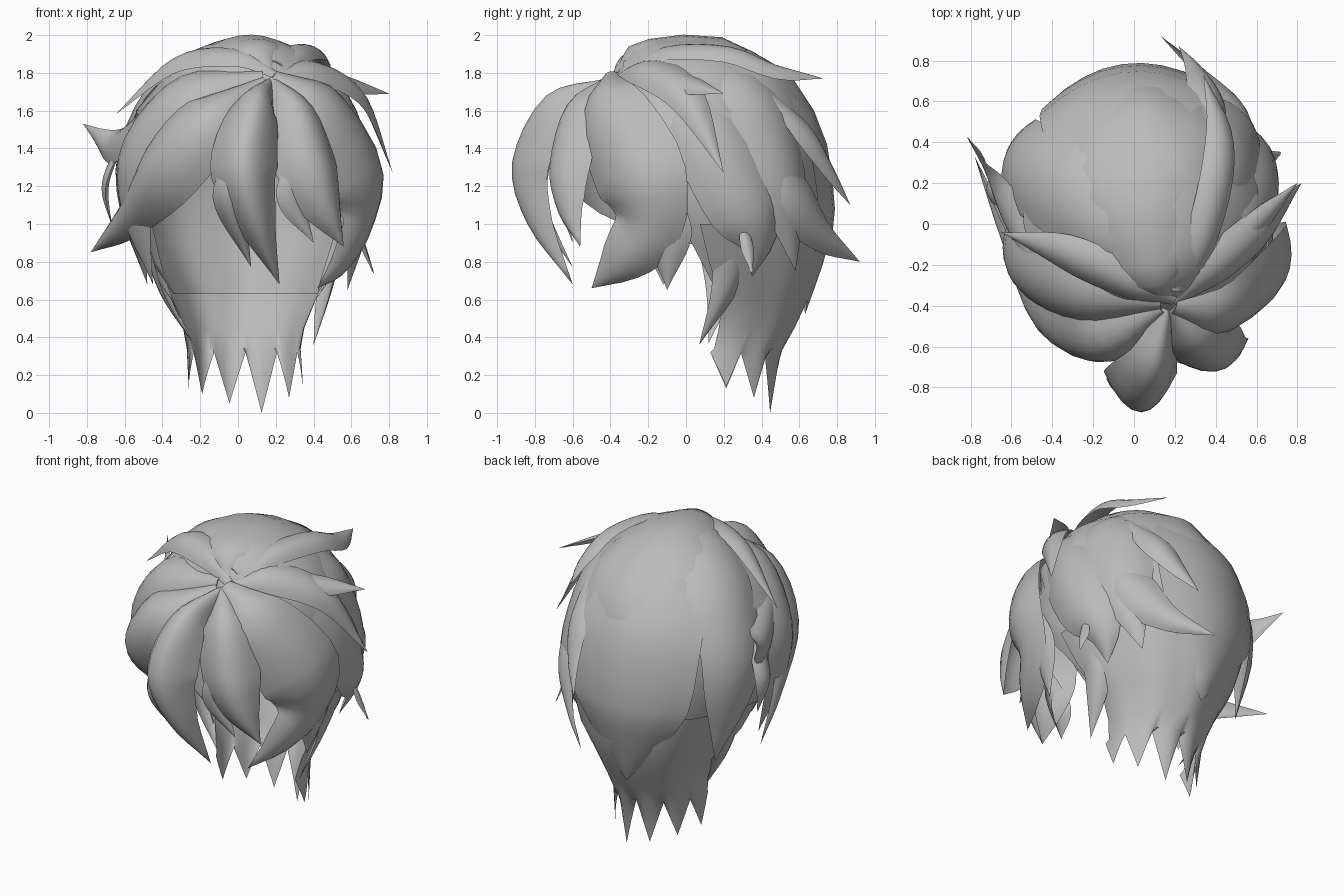
import bpy, bmesh, math
from mathutils import Vector

cube = bpy.data.objects.get("Cube")
if cube:
    bpy.data.objects.remove(cube)

GREY = (0.5, 0.5, 0.5, 1)
mat = bpy.data.materials.new("hair_grey")
mat.use_nodes = True
mat.diffuse_color = GREY
mat.node_tree.nodes["Principled BSDF"].inputs["Base Color"].default_value = GREY
HEAD = Vector((0.04, 0.08, 1.2))


def finish(name, bm, angle):
    """Turn a bmesh into a smooth shaded object."""
    bmesh.ops.recalc_face_normals(bm, faces=bm.faces)
    mesh = bpy.data.meshes.new(name)
    bm.to_mesh(mesh)
    bm.free()
    mesh.materials.append(mat)
    ob = bpy.data.objects.new(name, mesh)
    bpy.context.collection.objects.link(ob)
    bpy.ops.object.select_all(action="DESELECT")
    ob.select_set(True)
    bpy.context.view_layer.objects.active = ob
    bpy.ops.object.shade_smooth_by_angle(angle=math.radians(angle))


def spline(vals, u):
    """Catmull-Rom through the values, u from 0 to 1."""
    f = u * (len(vals) - 1)
    i = min(int(f), len(vals) - 2)
    t = f - i
    b, c = vals[i], vals[i + 1]
    a = vals[i - 1] if i else b * 2 - c
    d = vals[i + 2] if i + 2 < len(vals) else c * 2 - b
    return (b * 2 + (c - a) * t + (a * 2 - b * 5 + c * 4 - d) * t * t
            + (b * 3 - a - c * 3 + d) * t ** 3) * 0.5


def lock(name, path, widths, curl=0.45, steps=16, n=8):
    """Crescent section swept along its crest, tapering to a pointed tip."""
    pts = [Vector(p) for p in path]
    bm = bmesh.new()
    rings = []
    for k in range(steps):
        u = k / steps
        p = spline(pts, u)
        tan = (spline(pts, u + 0.02) - spline(pts, max(u - 0.02, 0))).normalized()
        out = p - HEAD
        out = (out - tan * out.dot(tan)).normalized()
        side = tan.cross(out)
        w = max(spline(widths, u), 0.012)
        ring = []
        for j in range(2 * n):
            s = -1 + 2 * j / n if j <= n else 3 - 2 * j / n
            depth = curl * w * s * s
            if j > n:
                depth += 0.15 * w * (1 - s * s)
            ring.append(bm.verts.new(p + side * w * s - out * depth))
        rings.append(ring)
    for a, b in zip(rings, rings[1:]):
        for j in range(2 * n):
            m = (j + 1) % (2 * n)
            bm.faces.new((a[j], a[m], b[m], b[j]))
    tip = bm.verts.new(pts[-1])
    for j in range(2 * n):
        bm.faces.new((rings[-1][j], rings[-1][(j + 1) % (2 * n)], tip))
    bm.faces.new(rings[0])
    finish(name, bm, 50)


def sheet(name, rows, tips=()):
    """Curved sheet around the head; tips makes the last row jagged.
    Row: z, centre x, radius x, centre y, back radius, front radius, half arc."""
    cols = 48
    bm = bmesh.new()
    grid = []
    for r, (z, cx, rx, cy, rb, rf, arc) in enumerate(rows):
        row = []
        for j in range(cols + 1):
            t = math.radians(arc) * (2 * j / cols - 1)
            ripple = 1 + 0.012 * math.cos(9 * t) * (z < 1.9)
            zz = z
            if tips and r == len(rows) - 1:
                tip = tips[min(j // 8, len(tips) - 1)]
                zz = tip + (z - tip) * abs(j % 8 - 4) / 4
            y = math.cos(t) * (rb if math.cos(t) > 0 else rf)
            row.append(bm.verts.new((cx + rx * math.sin(t) * ripple, cy + y * ripple, zz)))
        grid.append(row)
    for a, b in zip(grid, grid[1:]):
        for j in range(cols):
            bm.faces.new((a[j], b[j], b[j + 1], a[j + 1]))
    bmesh.ops.remove_doubles(bm, verts=bm.verts, dist=0.0005)
    finish(name, bm, 60)


# Scalp, open at the face, and the jagged nape hair hanging below it
sheet("scalp_shell", [
    (1.98, .1, .01, 0, .01, .01, 180), (1.97, .1, .12, 0, .16, .2, 180),
    (1.92, .09, .25, 0, .34, .3, 180), (1.8, .06, .43, 0, .54, .38, 180),
    (1.6, .04, .58, 0, .67, .46, 180), (1.35, .03, .64, 0, .72, .5, 135),
    (1.1, .03, .62, 0, .73, .5, 105), (.9, .03, .55, .05, .64, .4, 93),
    (.63, .04, .38, .17, .46, .3, 90)])
sheet("nape_hair", [
    (1.0, .03, .61, .05, .69, .4, 88), (.8, .03, .52, .1, .62, .3, 88),
    (.6, .03, .38, .2, .44, .3, 92), (.45, .03, .32, .2, .37, .3, 95),
    (.34, .03, .3, .19, .32, .3, 98), (.32, .04, .3, .18, .28, .3, 100)],
    tips=(.13, .1, .05, 0, .08, .14))

# Fringe
lock("centre_fringe", [(.17, -.42, 1.77), (.1, -.74, 1.68), (.03, -.92, 1.33),
     (.1, -.84, 1.0), (.22, -.6, .68)], [.03, .13, .18, .12, 0], 1.1)
lock("centre_fringe_tip", [(0, -.84, 1.4), (-.05, -.83, 1.12), (.07, -.6, .77)],
     [.02, .09, 0], .8)
lock("left_fringe", [(.18, -.42, 1.78), (.32, -.62, 1.64), (.42, -.71, 1.32),
     (.49, -.67, 1.08), (.56, -.56, .88)], [.03, .15, .18, .12, 0], .8)
lock("left_fringe_tip", [(.36, -.67, 1.4), (.29, -.68, 1.15), (.4, -.6, .9)], [.02, .08, 0])
lock("right_fringe", [(.14, -.43, 1.77), (-.18, -.65, 1.58), (-.47, -.52, 1.27),
     (-.64, -.1, 1.0), (-.78, .33, .85)], [.03, .19, .21, .1, 0], .6)

# Sides
lock("left_temple", [(.2, -.42, 1.8), (.48, -.47, 1.66), (.73, -.3, 1.27),
     (.69, -.23, .98), (.58, -.36, .79), (.42, -.5, .66)], [.04, .2, .27, .2, .13, 0])
lock("left_temple_tip", [(.66, -.14, 1.25), (.67, -.11, .95), (.58, -.1, .65)], [.03, .13, 0])
lock("left_side", [(.22, -.33, 1.83), (.52, -.05, 1.76), (.68, .16, 1.45),
     (.69, .32, 1.1), (.6, .4, .9), (.5, .35, .72)], [.04, .18, .22, .2, .12, 0])
lock("left_sideburn", [(.6, .22, 1.15), (.57, .25, .9), (.49, .22, .65), (.4, .07, .36)],
     [.05, .1, .08, 0])
lock("right_temple", [(.13, -.4, 1.8), (-.3, -.4, 1.73), (-.59, -.27, 1.4),
     (-.6, -.18, 1.05), (-.45, -.12, .68)], [.04, .19, .23, .18, 0])
lock("right_side", [(.14, -.33, 1.86), (-.1, -.06, 1.96), (-.4, .2, 1.81),
     (-.6, .32, 1.45), (-.61, .37, 1.1), (-.48, .38, .68)], [.05, .2, .24, .22, .17, 0], .35)
lock("right_sideburn", [(-.57, .14, 1.25), (-.53, .18, 1.0), (-.42, .19, .65), (-.24, .12, .37)],
     [.05, .12, .08, 0])
lock("right_side_wisp", [(-.6, .12, 1.5), (-.72, .18, 1.22), (-.67, .2, .99)], [.06, .07, 0])

# Back
lock("back_panel", [(.17, -.36, 1.82), (.11, -.24, 1.97), (.03, .25, 1.97), (-.06, .67, 1.6),
     (-.06, .78, 1.12), (-.04, .74, .85), (0, .63, .52)], [.03, .16, .35, .42, .4, .28, 0], .36)
lock("left_back", [(.2, -.33, 1.86), (.3, 0, 1.92), (.46, .36, 1.74), (.54, .5, 1.4),
     (.53, .56, 1.1), (.42, .58, .75)], [.04, .14, .2, .2, .15, 0], .35)
lock("back_swoop", [(.56, .42, 1.45), (.53, .59, 1.15), (.35, .75, .92), (.13, .92, .8)],
     [.03, .15, .08, 0])
lock("back_wisp", [(.42, .42, 1.72), (.38, .65, 1.5), (.31, .78, 1.28), (.22, .87, 1.1)],
     [.03, .1, .06, 0])
lock("left_low_wisp", [(.64, .3, 1.0), (.68, .33, .87), (.72, .35, .74)], [.02, .035, 0])

# Loose locks swept back from the parting
lock("right_top_lock", [(.2, -.38, 1.8), (0, -.31, 1.91), (-.33, -.16, 1.88), (-.65, -.04, 1.58)],
     [.03, .09, .1, 0])
lock("left_top_lock", [(.2, -.39, 1.78), (.42, -.22, 1.84), (.67, 0, 1.69), (.82, .2, 1.27)],
     [.03, .11, .1, 0])
lock("left_top_fork", [(.4, -.2, 1.84), (.62, 0, 1.76), (.8, .2, 1.69)], [.04, .07, 0])
lock("back_top_lock", [(.22, -.36, 1.8), (.33, -.12, 1.93), (.42, .22, 1.93), (.43, .48, 1.83),
     (.34, .73, 1.77)], [.03, .08, .09, .07, 0])
lock("right_flick", [(-.48, -.25, 1.62), (-.63, .03, 1.47), (-.72, .24, 1.43), (-.82, .43, 1.53)],
     [.1, .12, .08, 0])
